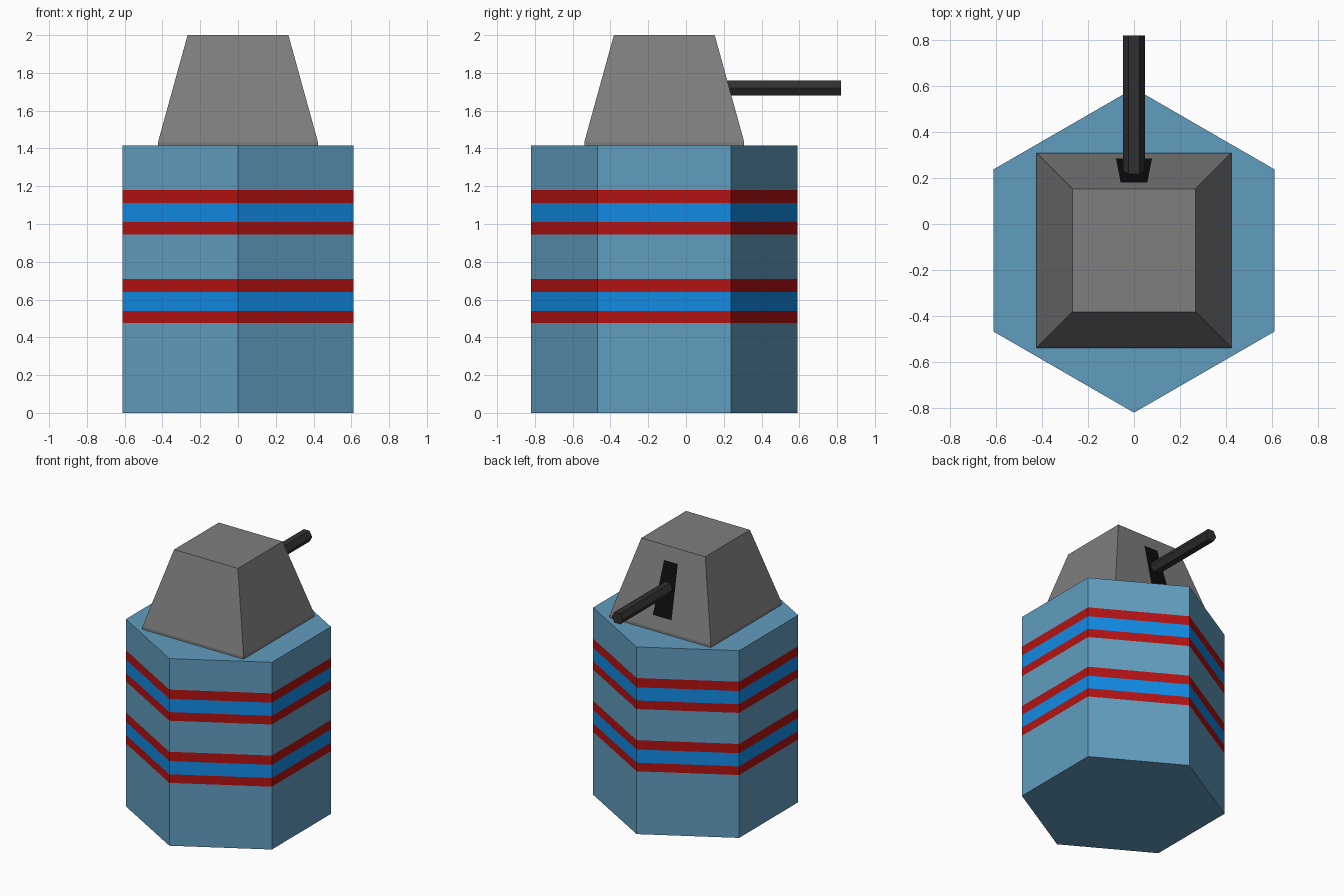
import bpy, bmesh
from math import sin, cos, pi

if "Cube" in bpy.data.objects:
    bpy.data.objects.remove(bpy.data.objects["Cube"])

CY = -0.115  # tower axis sits behind the gun muzzle


def material(name, rgb):
    m = bpy.data.materials.new(name)
    m.diffuse_color = (*rgb, 1)
    m.use_nodes = True
    m.node_tree.nodes["Principled BSDF"].inputs["Base Color"].default_value = m.diffuse_color
    return m


def ngon(n, radius, turn=0.0):
    return [(radius * cos(turn + 2 * pi * i / n), radius * sin(turn + 2 * pi * i / n))
            for i in range(n)]


def loft(bm, rings):
    """Skin a list of vertex rings, cap both ends; returns side faces per level."""
    loops = [[bm.verts.new(p) for p in ring] for ring in rings]
    n = len(loops[0])
    sides = [[bm.faces.new((a[i], a[(i + 1) % n], b[(i + 1) % n], b[i])) for i in range(n)]
             for a, b in zip(loops, loops[1:])]
    bm.faces.new(loops[0][::-1])
    bm.faces.new(loops[-1])
    return sides


def finish(name, bm, mats):
    bmesh.ops.recalc_face_normals(bm, faces=bm.faces)
    me = bpy.data.meshes.new(name)
    bm.to_mesh(me)
    bm.free()
    for m in mats:
        me.materials.append(m)
    ob = bpy.data.objects.new(name, me)
    bpy.context.collection.objects.link(ob)
    return ob


wall = material("wall_blue", (0.12, 0.34, 0.52))
red = material("band_red", (0.45, 0.006, 0.006))
blue = material("band_blue", (0.006, 0.26, 0.78))
grey = material("turret_grey", (0.21, 0.21, 0.21))
dark = material("barrel_dark", (0.03, 0.03, 0.03))
black = material("slot_black", (0.004, 0.004, 0.004))

# Hexagonal tower with two flush red-blue-red bands
levels = [0, 0.475, 0.54, 0.64, 0.71, 0.945, 1.01, 1.11, 1.18, 1.415]
colours = [0, 1, 2, 1, 0, 1, 2, 1, 0]
hexagon = ngon(6, 0.705, pi / 2)
bm = bmesh.new()
sides = loft(bm, [[(x, y + CY, z) for x, y in hexagon] for z in levels])
for faces, c in zip(sides, colours):
    for f in faces:
        f.material_index = c
finish("tower", bm, [wall, red, blue])

# Tapered turret: short upright lip, then sloping sides
Z0, Z1, Z2 = 1.415, 1.435, 2.0
H1, H2 = 0.423, 0.267


def half(z):
    return H1 + (H2 - H1) * (z - Z1) / (Z2 - Z1)


bm = bmesh.new()
sides = loft(bm, [[(x, y + CY, z) for x, y in ngon(4, h * 2 ** 0.5, pi / 4)]
                  for z, h in ((Z0, H1), (Z1, H1), (Z2, H2))])

# Gun slot inset into the sloping +y face
slot = max(sides[1], key=lambda f: f.calc_center_median().y)
bmesh.ops.inset_individual(bm, faces=[slot], thickness=0.05)
mid = slot.calc_center_median().z
for v in slot.verts:
    z = 1.90 if v.co.z > mid else 1.52
    side = 1 if v.co.x > 0 else -1
    v.co = (side * 0.196 * half(z), CY + half(z), z)
slot.material_index = 1
finish("turret", bm, [grey, black])

# Six-sided gun barrel, root cut to the slope of the turret face
GZ = 1.72
bm = bmesh.new()
profile = ngon(6, 0.047)
loft(bm, [[(x, CY + half(GZ + z) - 0.002, GZ + z) for x, z in profile],
          [(x, 0.82, GZ + z) for x, z in profile]])
finish("gun_barrel", bm, [dark])
